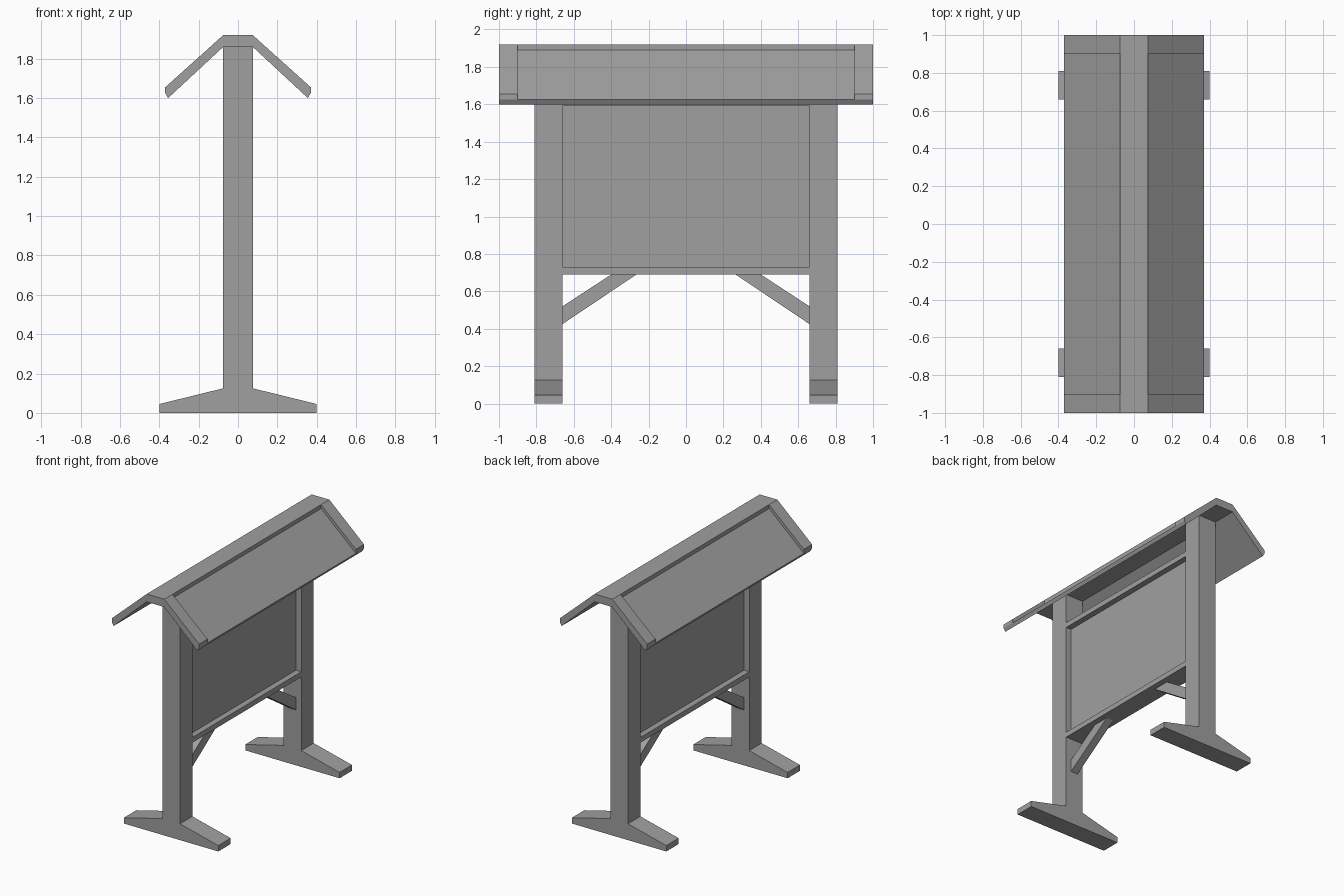
import bpy

cube = bpy.data.objects.get("Cube")
if cube:
    bpy.data.objects.remove(cube, do_unlink=True)

GREY = (0.35, 0.35, 0.35, 1)
mat = bpy.data.materials.new("plain_grey")
mat.use_nodes = True
mat.diffuse_color = GREY
bsdf = mat.node_tree.nodes["Principled BSDF"]
bsdf.inputs["Base Color"].default_value = GREY
bsdf.inputs["Roughness"].default_value = 0.8


def prism(name, profile, lo, hi, axis):
    """Extrude a closed profile from lo to hi along x (profile y, z) or y (profile x, z)."""
    def place(p, d):
        return (d, p[0], p[1]) if axis == "x" else (p[0], d, p[1])
    n = len(profile)
    verts = [place(p, d) for d in (lo, hi) for p in profile]
    faces = [tuple(range(n)), tuple(reversed(range(n, 2 * n)))]
    faces += [(i, i + n, (i + 1) % n + n, (i + 1) % n) for i in range(n)]
    mesh = bpy.data.meshes.new(name)
    mesh.from_pydata(verts, [], faces)
    # make normals point outward whatever the winding
    import bmesh
    bm = bmesh.new()
    bm.from_mesh(mesh)
    bmesh.ops.recalc_face_normals(bm, faces=bm.faces)
    bm.to_mesh(mesh)
    bm.free()
    mesh.materials.append(mat)
    obj = bpy.data.objects.new(name, mesh)
    bpy.context.collection.objects.link(obj)
    return obj


def board(name, half_x, half_y, z0, z1):
    rect = [(-half_y, z0), (half_y, z0), (half_y, z1), (-half_y, z1)]
    return prism(name, rect, -half_x, half_x, "x")


def mirrored(half):
    """Complete a profile given its +x side, top to bottom or bottom to top."""
    return half + [(-x, z) for x, z in reversed(half)]


POST = 0.075            # half width of posts and rails
INNER, OUTER = 0.66, 0.81
THIN = 0.03             # half thickness of panel and braces

# Posts with tapered feet, and the diagonal braces beside them
post_half = [(0.4, 0), (0.4, 0.045), (POST, 0.125), (POST, 1.86)]
brace = [(0.66, 0.425), (0.66, 0.52), (0.4, 0.69), (0.265, 0.69)]
for side, s in (("front", -1), ("back", 1)):
    lo, hi = sorted((s * INNER, s * OUTER))
    prism(side + "_post", mirrored(post_half), lo, hi, "y")
    prism(side + "_brace", [(s * y, z) for y, z in brace], -THIN, THIN, "x")

# Display panel held between two rails
board("panel", THIN, INNER, 0.73, 1.59)
board("bottom_rail", POST, INNER, 0.69, 0.73)
board("top_rail", POST, INNER, 1.59, 1.63)

# Roof: thick end boards, thinner middle slopes and a raised ridge
underside = [(0.355, 1.6), (POST, 1.86)]
end_half = [(POST, 1.92), (0.37, 1.655), (0.37, 1.625)] + underside
middle_half = [(POST, 1.92), (POST, 1.89), (0.37, 1.625)] + underside
prism("front_roof_end", mirrored(end_half), -1, -0.9, "y")
prism("back_roof_end", mirrored(end_half), 0.9, 1, "y")
prism("roof_middle", mirrored(middle_half), -0.9, 0.9, "y")
